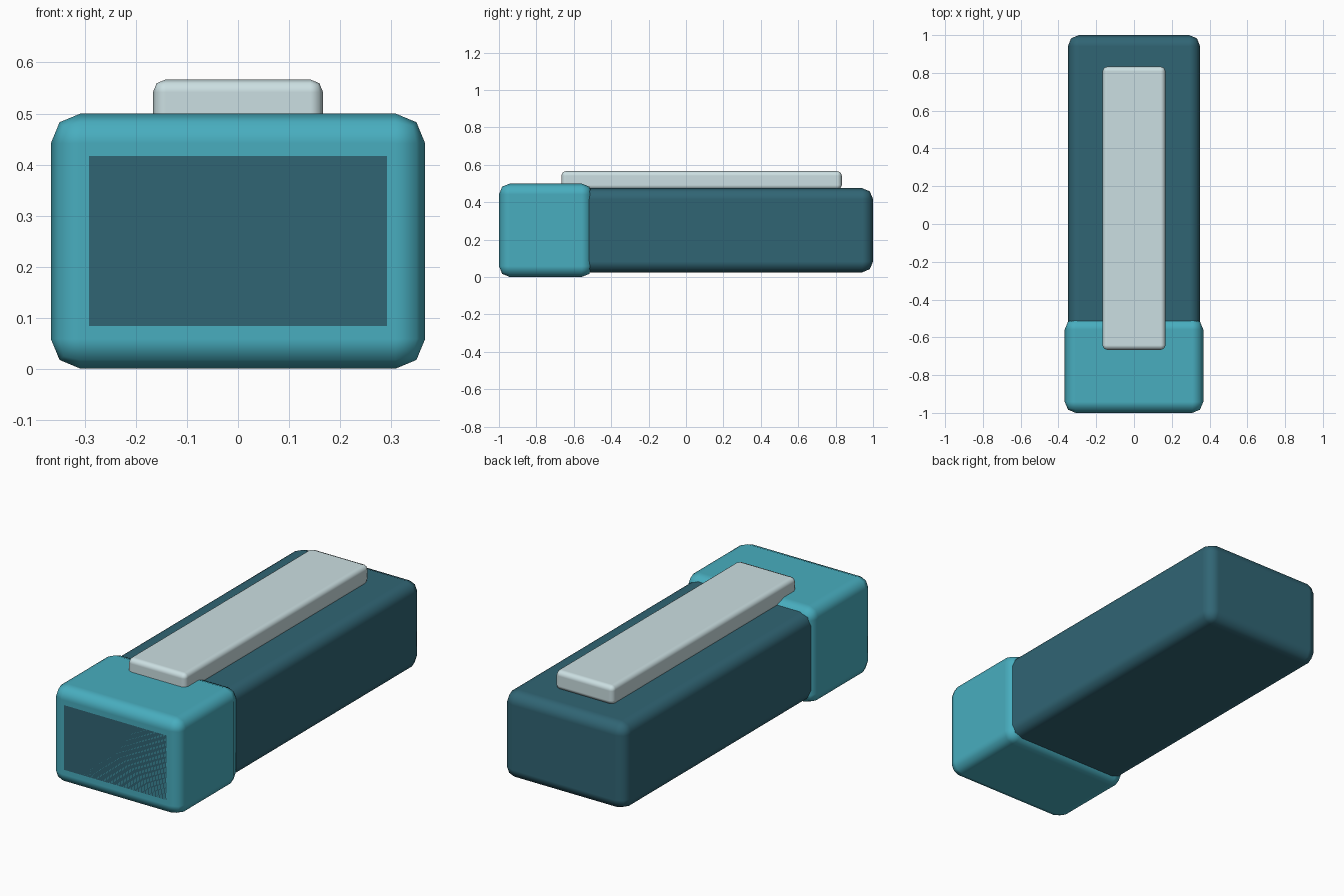
import bpy
import bmesh
from mathutils import Vector

if "Cube" in bpy.data.objects:
    bpy.data.objects.remove(bpy.data.objects["Cube"])


def material(name, rgb):
    mat = bpy.data.materials.new(name)
    mat.diffuse_color = (*rgb, 1.0)
    mat.use_nodes = True
    mat.node_tree.nodes["Principled BSDF"].inputs["Base Color"].default_value = mat.diffuse_color
    return mat


def rounded_box(name, low, high, bevel, mat):
    """Box between two corners with softened edges."""
    low, high = Vector(low), Vector(high)
    bm = bmesh.new()
    bmesh.ops.create_cube(bm, size=1.0)
    bmesh.ops.scale(bm, vec=high - low, verts=bm.verts)
    mesh = bpy.data.meshes.new(name)
    bm.to_mesh(mesh)
    bm.free()
    mesh.materials.append(mat)
    obj = bpy.data.objects.new(name, mesh)
    obj.location = (low + high) / 2
    bpy.context.collection.objects.link(obj)
    mesh.shade_smooth()
    mod = obj.modifiers.new("edge_rounding", 'BEVEL')
    mod.width = bevel
    mod.segments = 2
    mod.limit_method = 'NONE'
    mod.harden_normals = True
    return obj


dark = material("dark_teal", (0.030, 0.130, 0.175))
teal = material("bright_teal", (0.065, 0.42, 0.52))
pale = material("pale_grey", (0.60, 0.74, 0.76))

# Main body runs the full length, through the front collar
rounded_box("body", (-0.35, -1.0, 0.025), (0.35, 1.0, 0.475), 0.0583, dark)
# Slightly larger collar around the front end
rounded_box("front_collar", (-0.3667, -1.0, 0.0), (0.3667, -0.5, 0.5), 0.0583, teal)
# Long strip sunk slightly into the top
rounded_box("top_strip", (-0.1667, -0.6667, 0.4667), (0.1667, 0.8333, 0.5667), 0.025, pale)
